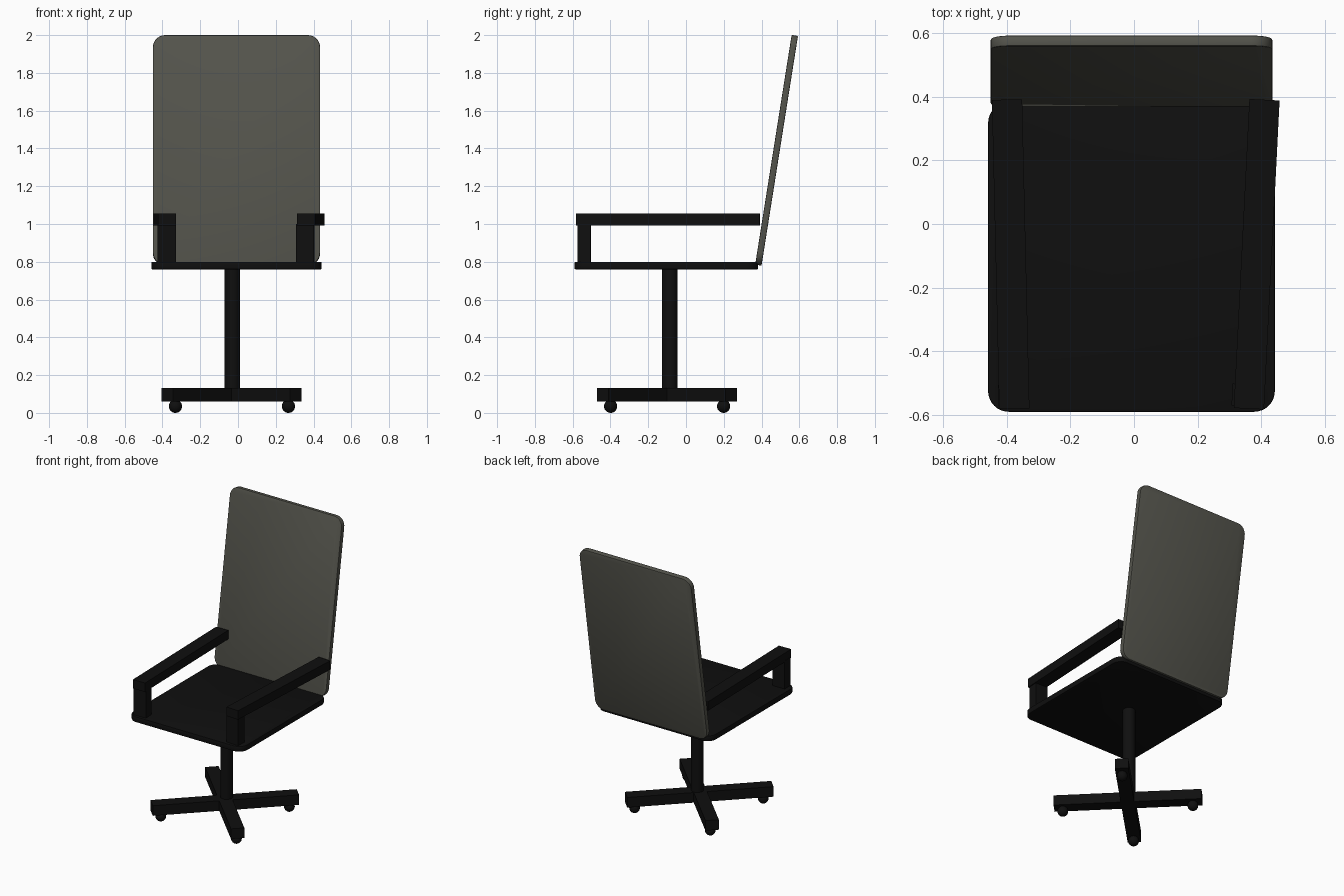
import bpy, bmesh, math
from mathutils import Matrix, Vector

if "Cube" in bpy.data.objects:
    bpy.data.objects.remove(bpy.data.objects["Cube"])


def material(name, rgb):
    m = bpy.data.materials.new(name)
    m.diffuse_color = (*rgb, 1)
    m.use_nodes = True
    m.node_tree.nodes["Principled BSDF"].inputs["Base Color"].default_value = m.diffuse_color
    return m


black = material("black", (0.0048, 0.0048, 0.0048))
grey = material("warm grey", (0.088, 0.088, 0.072))


def finish(name, bm, mat, smooth=False):
    bmesh.ops.recalc_face_normals(bm, faces=bm.faces)
    me = bpy.data.meshes.new(name)
    bm.to_mesh(me)
    bm.free()
    me.materials.append(mat)
    ob = bpy.data.objects.new(name, me)
    bpy.context.collection.objects.link(ob)
    if smooth:
        bpy.ops.object.select_all(action='DESELECT')
        ob.select_set(True)
        bpy.context.view_layer.objects.active = ob
        bpy.ops.object.shade_smooth_by_angle(angle=math.radians(35))
    return ob


def block(name, center, size, mat, rot_z=0):
    bm = bmesh.new()
    bmesh.ops.create_cube(bm, size=1, matrix=Matrix.Translation(center)
                          @ Matrix.Rotation(rot_z, 4, 'Z') @ Matrix.Diagonal((*size, 1)))
    return finish(name, bm, mat)


def panel(name, matrix, size, radius, mat):
    """Flat slab in local xy with rounded corners and softened rims."""
    bm = bmesh.new()
    bmesh.ops.create_cube(bm, size=1, matrix=Matrix.Diagonal((*size, 1)))
    corners = [e for e in bm.edges
               if abs(e.verts[0].co.z - e.verts[1].co.z) > size[2] / 2]
    bmesh.ops.bevel(bm, geom=corners, offset=radius, segments=8,
                    profile=0.5, affect='EDGES')
    rims = [e for e in bm.edges
            if abs(e.verts[0].co.z - e.verts[1].co.z) < 1e-5]
    bmesh.ops.bevel(bm, geom=rims, offset=0.005, segments=2,
                    profile=0.5, affect='EDGES')
    bm.transform(matrix)
    return finish(name, bm, mat, smooth=True)


# Seat
panel("seat", Matrix.Translation((-0.008, -0.104, 0.78)),
      (0.901, 0.972, 0.04), 0.065, black)

# Reclined backrest
low, high = Vector((-0.008, 0.383, 0.782)), Vector((-0.008, 0.576, 1.998))
span = high - low
tilt = math.atan2(span.z, span.y)
panel("backrest", Matrix.Translation((low + high) / 2) @ Matrix.Rotation(tilt, 4, 'X'),
      (0.885, span.length, 0.034), 0.065, grey)

# Armrests, splayed slightly outward toward the back, each on one front post
for side, front_x, back_x, post_x in (("left", -0.376, -0.399, -0.378),
                                      ("right", 0.361, 0.410, 0.356)):
    angle = -math.atan2(back_x - front_x, 0.97)
    block(side + "_armrest", ((front_x + back_x) / 2, -0.095, 1.023),
          (0.095, 0.972, 0.064), black, angle)
    block(side + "_armrest_post", (post_x, -0.538, 0.895),
          (0.096, 0.068, 0.21), black, angle)

# Centre column
bm = bmesh.new()
bmesh.ops.create_cone(bm, cap_ends=True, segments=32, radius1=0.041, radius2=0.041,
                      depth=0.67, matrix=Matrix.Translation((-0.03, -0.086, 0.435)))
finish("column", bm, black, smooth=True)

# Four-armed base: one arm of the cross outline turned four times, then extruded
BASE = Vector((-0.034, -0.101, 0))
half_w, reach = 0.044, 0.481
bm = bmesh.new()
outline = []
for i in range(4):
    turn = Matrix.Rotation(math.radians(45 + 90 * i), 4, 'Z')
    for p in ((reach, -half_w), (reach, half_w), (half_w, half_w)):
        outline.append(bm.verts.new(BASE + turn @ Vector((*p, 0.061))))
face = bm.faces.new(outline)
top = bmesh.ops.extrude_face_region(bm, geom=[face])
bmesh.ops.translate(bm, vec=(0, 0, 0.072),
                    verts=[g for g in top["geom"] if isinstance(g, bmesh.types.BMVert)])
finish("base", bm, black)

# Ball casters
for i in range(4):
    a = math.radians(45 + 90 * i)
    bm = bmesh.new()
    bmesh.ops.create_uvsphere(
        bm, u_segments=24, v_segments=14, radius=0.035,
        matrix=Matrix.Translation((-0.032 + 0.423 * math.cos(a),
                                   -0.1 + 0.423 * math.sin(a), 0.035)))
    finish(f"caster_{i + 1}", bm, black, smooth=True)
